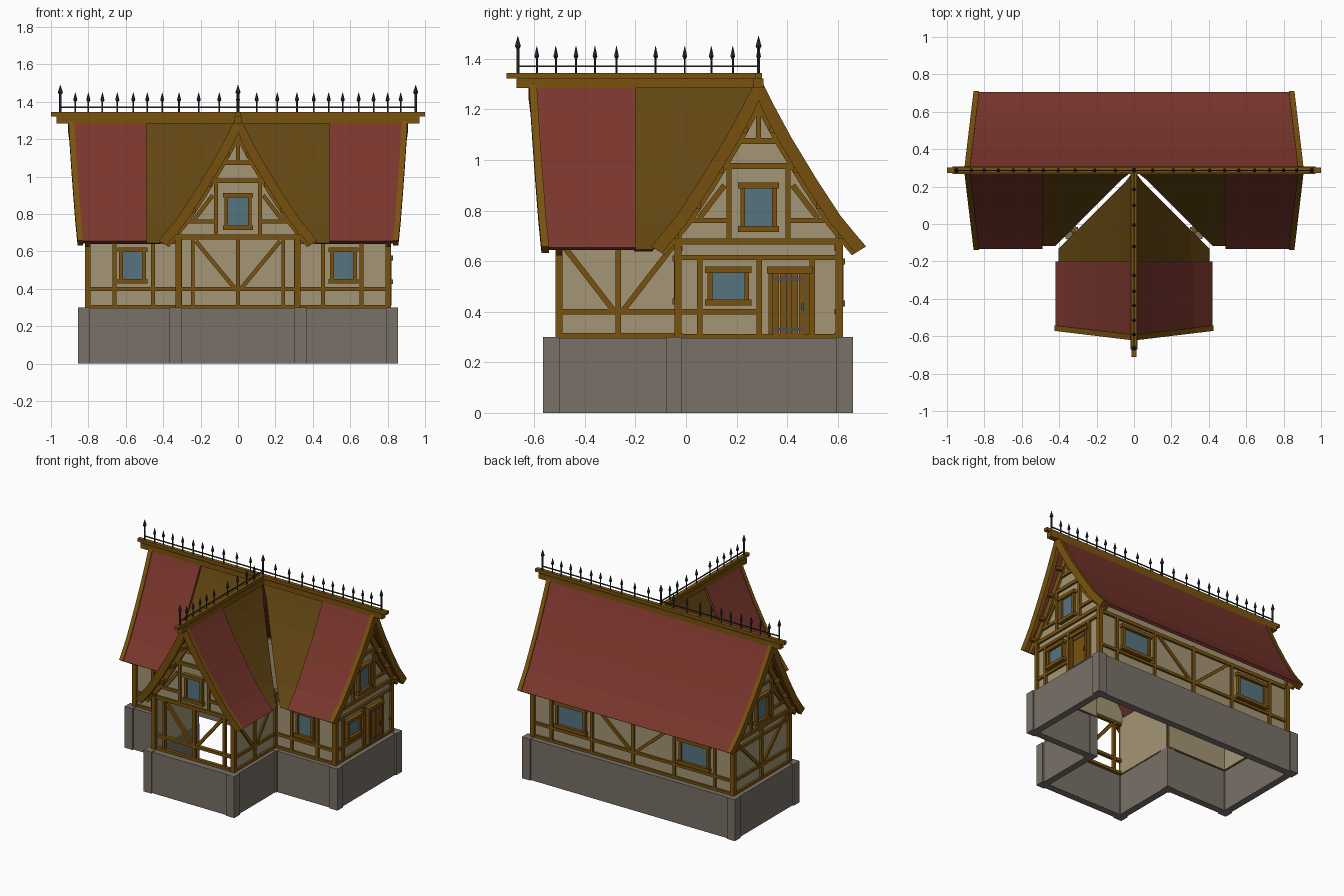
import bpy, bmesh, math
from mathutils import Vector

if "Cube" in bpy.data.objects:
    bpy.data.objects.remove(bpy.data.objects["Cube"])

def material(name, r, g, b):
    m = bpy.data.materials.new(name)
    lin = lambda c: ((c / 255 + 0.055) / 1.055) ** 2.4
    m.diffuse_color = (lin(r), lin(g), lin(b), 1)
    m.use_nodes = True
    m.node_tree.nodes["Principled BSDF"].inputs["Base Color"].default_value = m.diffuse_color
    return m

WOOD = material("timber brown", 122, 82, 14)
DECK = material("roof boarding brown", 98, 69, 17)
WALL = material("plaster beige", 164, 150, 118)
STONE = material("stone grey", 120, 113, 103)
RED = material("roof red", 122, 54, 45)
GLASS = material("window blue", 86, 116, 128)
IRON = material("iron dark", 44, 47, 51)
HINGE = material("hinge steel", 72, 80, 94)

parts = {}
def part(name, mat):
    if name not in parts:
        parts[name] = (bmesh.new(), mat)
    return parts[name][0]

def prism(bm, a, b):
    """Solid between two matching loops of points."""
    va = [bm.verts.new(p) for p in a]
    vb = [bm.verts.new(p) for p in b]
    bm.faces.new(va)
    bm.faces.new(vb[::-1])
    for i in range(len(a)):
        j = (i + 1) % len(a)
        bm.faces.new((va[i], vb[i], vb[j], va[j]))

def box(bm, x0, x1, y0, y1, z0, z1):
    f = lambda z: [(x0, y0, z), (x1, y0, z), (x1, y1, z), (x0, y1, z)]
    prism(bm, f(z0), f(z1))

# wall planes: (normal axis, position, outward sign)
CY = 0.287
FRONT, MAINF, BACK = (1, -0.495, -1), (1, -0.025, -1), (1, 0.60, 1)
RIGHT, LEFT, WINGR, WINGL = (0, 0.80, 1), (0, -0.80, -1), (0, 0.315, 1), (0, -0.315, -1)

def on(f, u, z, n):
    p = f[1] + f[2] * n
    return (p, u, z) if f[0] == 0 else (u, p, z)

def poly(bm, f, pts, n0, n1):
    prism(bm, [on(f, u, z, n0) for u, z in pts], [on(f, u, z, n1) for u, z in pts])

def plate(bm, f, u0, u1, z0, z1, n0=-0.012, n1=0.014):
    poly(bm, f, [(u0, z0), (u1, z0), (u1, z1), (u0, z1)], n0, n1)

def brace(f, u0, z0, u1, z1, w=0.022):
    d = Vector((u1 - u0, z1 - z0)).normalized() * w / 2
    poly(part("timber_frame", WOOD), f,
         [(u0 - d.y, z0 + d.x), (u1 - d.y, z1 + d.x), (u1 + d.y, z1 - d.x), (u0 + d.y, z0 - d.x)], -0.01, 0.011)

def beam(f, *a):
    plate(part("timber_frame", WOOD), f, *a)

def panel(f, u0, u1, z0, z1):
    plate(part("plaster_walls", WALL), f, u0, u1, z0, z1, -0.015, 0)

def window(f, u0, u1, z0, z1):
    bm, t = part("window_frames", WOOD), 0.024
    plate(bm, f, u0 + .005, u0 + t, z0, z1, -0.012, 0.022)
    plate(bm, f, u1 - t, u1 - .005, z0, z1, -0.012, 0.022)
    plate(bm, f, u0 - .004, u1 + .004, z0, z0 + t, -0.012, 0.028)
    plate(bm, f, u0 - .004, u1 + .004, z1 - t, z1, -0.012, 0.028)
    plate(part("window_glass", GLASS), f, u0 + t, u1 - t, z0 + t, z1 - t, 0.001, 0.008)

# ---- flared roof profile: distance from ridge, height
PROF = [(0, 1.325), (.06, 1.205), (.125, 1.085), (.225, .92), (.32, .775), (.375, .708), (.42, .655)]
def hw(z):
    for (d0, z0), (d1, z1) in zip(PROF, PROF[1:]):
        if z >= z1:
            return d0 + (d1 - d0) * (z0 - z) / (z0 - z1)
    return .42

def slope(name, mat, wing, side, a, b, top, thick):
    """Roof strip along one slope; a(d), b(d) give its extent along the ridge."""
    bm, rings = part(name, mat), []
    for d, z in PROF:
        loop = []
        for off, ext in ((top, a), (top, b), (top - thick, b), (top - thick, a)):
            dd, zz = (d + .85 * off, z + .53 * off) if d else (0, z + 2 * off)
            dd = max(dd, 0) * side
            e = ext(d)
            loop.append(bm.verts.new((dd, e, zz) if wing else (e, CY + dd, zz)))
        rings.append(loop)
    bm.faces.new(rings[0])
    bm.faces.new(rings[-1][::-1])
    for r, s in zip(rings, rings[1:]):
        for i in range(4):
            bm.faces.new((r[i], s[i], s[(i + 1) % 4], r[(i + 1) % 4]))

edge = lambda d: .908 - .12 * d       # main gable edge
wedge = lambda d: -.622 + .12 * d     # wing gable edge
for s in (1, -1):
    # main roof: tiles front at both ends, boarding up to the valley
    slope("main_roof_tiles", RED, False, -1, lambda d: s * .49, lambda d: s * (edge(d) - .028), 0, .022)
    slope("roof_boarding", DECK, False, -1, lambda d: s * d, lambda d: s * .495, -.018, .012)
    # wing roof
    slope("wing_roof_tiles", RED, True, s, lambda d: -.2, lambda d: wedge(d) + .028, 0, .022)
    slope("roof_boarding", DECK, True, s, lambda d: CY - d, lambda d: -.205, -.018, .012)
    # barge boards and wall rafters
    slope("barge_boards", WOOD, True, s, wedge, lambda d: wedge(d) + .03, .006, .05)
    slope("wall_rafters", WOOD, True, s, lambda d: -.512, lambda d: -.49, -.02, .04)
    for t in (1, -1):
        slope("barge_boards", WOOD, False, t, lambda d: s * edge(d), lambda d: s * (edge(d) - .03), .006, .05)
        slope("wall_rafters", WOOD, False, t, lambda d: s * .817, lambda d: s * .795, -.02, .04)
slope("main_roof_tiles", RED, False, 1, lambda d: -edge(d) + .028, lambda d: edge(d) - .028, 0, .022)

# purlin ends carrying the barge boards
pur = part("purlin_ends", WOOD)
for z in (1.13, .97, .83, .71):
    d = hw(z) - .045
    for s in (1, -1):
        box(pur, s * d - .012, s * d + .012, -.575, -.48, z - .022, z + .002)
        for t in (1, -1):
            box(pur, t * .79, t * .855, CY + s * d - .012, CY + s * d + .012, z - .022, z + .002)

# ridge beams
rb = part("ridge_beams", WOOD)
box(rb, -1, 1, CY - .014, CY + .014, 1.323, 1.345)
box(rb, -.97, .97, CY - .02, CY + .02, 1.285, 1.323)
box(rb, -.014, .014, -.71, CY, 1.323, 1.345)
box(rb, -.02, .02, -.67, CY, 1.285, 1.323)

# iron cresting
ir = part("iron_cresting", IRON)
def spike(x, y, tall):
    k, h = (1.5, 1.49) if tall else (1, 1.45)
    rings = [(.0045 * k, 1.34), (.0045 * k, h - .05), (.011 * k ** .5, h - .04), (.001, h)]
    loops = [[(x + r * math.cos(i * math.pi / 3), y + r * math.sin(i * math.pi / 3), z) for i in range(6)]
             for r, z in rings]
    for a, b in zip(loops, loops[1:]):
        prism(ir, a, b)
for x in (.10, .21, .315, .405, .485, .56, .645, .725, .80, .87, .95):
    spike(x, CY, x == .95)
    spike(-x, CY, x == .95)
for y in (-.665, -.59, -.515, -.435, -.36, -.275, -.12, -.005, .1, .185, CY):
    spike(0, y, y in (-.665, CY))
box(ir, -.95, .95, CY - .003, CY + .003, 1.367, 1.374)
box(ir, -.003, .003, -.665, CY, 1.367, 1.374)

# ---- foundation: open ring of stone walls with corner piers
fo = part("foundation_walls", STONE)
pi = part("foundation_piers", STONE)
box(fo, -.845, .845, .60, .65, 0, .297)
box(fo, -.355, .355, -.555, -.505, 0, .297)
for s in (1, -1):
    box(fo, s * .795, s * .845, -.06, .65, 0, .297)
    box(fo, s * .305, s * .845, -.07, -.02, 0, .297)
    box(fo, s * .305, s * .355, -.55, -.02, 0, .297)
    for x, y in ((.79, -.08), (.79, .595), (.30, -.565), (.30, -.08)):
        box(pi, s * x, s * (x + .065), y, y + .065, 0, .30)

# ---- plaster walls
panel(BACK, -.8, .8, .3, .72)
for f in (RIGHT, LEFT):
    panel(f, -.025, .6, .3, .69)
panel(MAINF, .31, .8, .3, .72)
panel(MAINF, -.8, -.31, .3, .72)
for f in (WINGR, WINGL):
    panel(f, -.495, -.025, .3, .72)

# ---- gables: plaster, collars, posts, braces, window
def gable(f, c):
    zs = [.68, .775, .92, 1.085, 1.205]
    side = [(min(hw(z) - .03, .33), z) for z in zs]
    pts = [(c + d, z) for d, z in side] + [(c, 1.29)] + [(c - d, z) for d, z in side[::-1]]
    poly(part("plaster_walls", WALL), f, pts, -.015, 0)
    beam(f, c - .335, c + .335, .665, .69)
    for z in (.965, 1.063):
        d = hw(z) - .04
        beam(f, c - d, c + d, z, z + .024)
    beam(f, c - .01, c + .01, 1.085, 1.27)
    for s in (1, -1):
        beam(f, c + s * .107, c + s * .127, .69, .97)
        beam(f, c + s * .12, c + s * .29, .75, .77)
        brace(f, c + s * .135, .90, c + s * .235, .77)
    window(f, c - .077, c + .077, .715, .912)
gable(FRONT, 0)
gable(RIGHT, CY)
gable(LEFT, CY)

# ---- corner posts
cp = part("corner_posts", WOOD)
for s in (1, -1):
    for x, y in ((.788, -.045), (.788, .592), (.303, -.517), (.303, -.045)):
        box(cp, s * x, s * (x + .03), y, y + .028, .3, .70)

def vbraces(f, a, b):
    """Bay with a centre post and a V of braces."""
    m = (a + b) / 2
    beam(f, m - .011, m + .011, .31, .67)
    brace(f, a + .01, .655, m - .015, .40)
    brace(f, b - .01, .655, m + .015, .40)

def rails(f, a, b):
    beam(f, a, b, .295, .315)
    beam(f, a, b, .39, .41)

# wing front is left open between the timbers
rails(FRONT, -.33, .33)
vbraces(FRONT, -.235, .235)
for s in (1, -1):
    beam(FRONT, s * .233, s * .251, .31, .67)
    # main front bays
    a, b = sorted((s * .31, s * .81))
    rails(MAINF, a, b)
    beam(MAINF, a, b, .64, .66)
    for u in (.455, .66):
        beam(MAINF, s * u - .01, s * u + .01, .31, .66)
    a, b = sorted((s * .64, s * .488))
    window(MAINF, a, b, .428, .622)
    # back bays
    a, b = sorted((s * .37, s * .62))
    window(BACK, a, b, .42, .61)
    for u in (.33, .655):
        beam(BACK, s * u - .01, s * u + .01, .31, .66)
rails(BACK, -.81, .81)
beam(BACK, -.81, .81, .64, .665)
vbraces(BACK, -.32, .32)
for f in (WINGR, WINGL):
    rails(f, -.5, -.03)
    beam(f, -.5, -.03, .65, .675)
    vbraces(f, -.49, -.045)

# left end
rails(LEFT, -.03, .61)
beam(LEFT, -.03, .61, .605, .625)
vbraces(LEFT, .0, .575)

# right end with window and door
beam(RIGHT, -.03, .61, .295, .312)
beam(RIGHT, -.03, .61, .605, .625)
beam(RIGHT, -.03, .30, .39, .41)
for u in (.055, .29, .50):
    beam(RIGHT, u - .011, u + .011, .31, .61)
window(RIGHT, .08, .255, .425, .578)
dr = part("door_frame", WOOD)
plate(dr, RIGHT, .32, .50, .552, .578, -.01, .028)
plate(dr, RIGHT, .327, .345, .31, .56, -.01, .022)
plate(dr, RIGHT, .472, .49, .31, .56, -.01, .022)
for i in range(5):
    u = .346 + i * .0252
    plate(part("door_planks", WOOD), RIGHT, u, u + .022, .31, .552, -.005, .012)
hg = part("door_hinges", HINGE)
for z in (.33, .53):
    plate(hg, RIGHT, .348, .462, z - .006, z + .006, .011, .017)
plate(hg, RIGHT, .457, .466, .405, .432, .011, .022)

# ---- make objects
for name, (bm, mat) in parts.items():
    bmesh.ops.recalc_face_normals(bm, faces=bm.faces)
    me = bpy.data.meshes.new(name)
    bm.to_mesh(me)
    bm.free()
    me.materials.append(mat)
    bpy.context.scene.collection.objects.link(bpy.data.objects.new(name, me))
